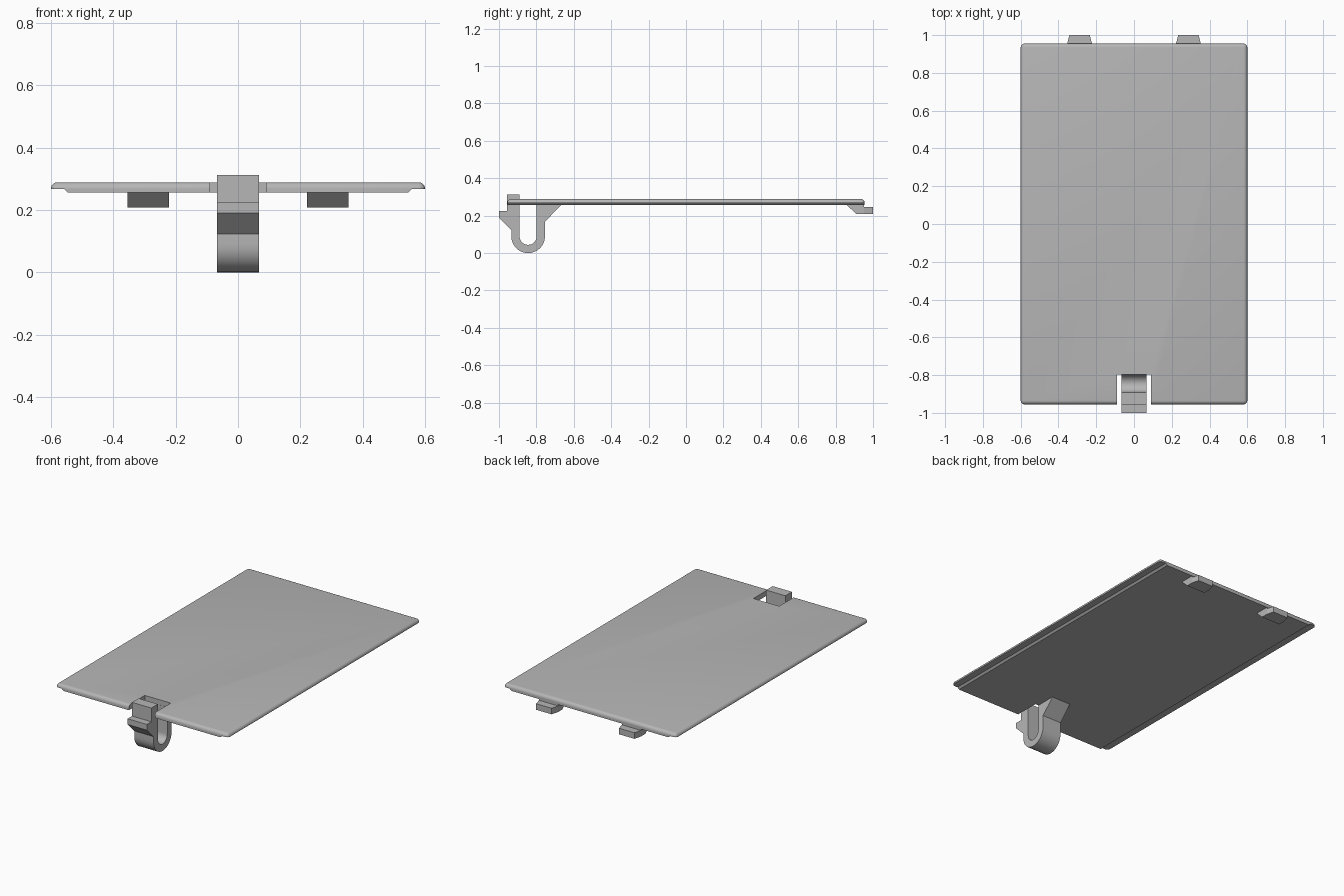
import bpy, bmesh, math
from mathutils import Vector

cube = bpy.data.objects.get("Cube")
if cube:
    bpy.data.objects.remove(cube, do_unlink=True)

grey = bpy.data.materials.new("light grey plastic")
grey.use_nodes = True
colour = (0.47, 0.47, 0.47, 1)
grey.diffuse_color = colour
shader = grey.node_tree.nodes["Principled BSDF"]
shader.inputs["Base Color"].default_value = colour
shader.inputs["Roughness"].default_value = 0.6


def extrude_profile(points, offset):
    """Closed solid from a 3D outline swept along an offset."""
    bm = bmesh.new()
    face = bm.faces.new([bm.verts.new(p) for p in points])
    swept = bmesh.ops.extrude_face_region(bm, geom=[face], use_keep_orig=True)
    moved = [v for v in swept["geom"] if isinstance(v, bmesh.types.BMVert)]
    bmesh.ops.translate(bm, verts=moved, vec=offset)
    bmesh.ops.recalc_face_normals(bm, faces=bm.faces)
    return bm


def make_object(name, bm):
    mesh = bpy.data.meshes.new(name)
    bm.to_mesh(mesh)
    bm.free()
    mesh.materials.append(grey)
    obj = bpy.data.objects.new(name, mesh)
    bpy.context.collection.objects.link(obj)
    return obj


def smooth(obj):
    bpy.ops.object.select_all(action="DESELECT")
    obj.select_set(True)
    bpy.context.view_layer.objects.active = obj
    bpy.ops.object.shade_smooth_by_angle(angle=math.radians(30))


# Cover plate: stepped underside along the long sides, rounded upper rim
END, TOP, LIP, BASE = 0.955, 0.289, 0.267, 0.256
half = [(0.545, BASE), (0.557, LIP), (0.6, LIP), (0.6, TOP)]
outline = half + [(-x, z) for x, z in reversed(half)]
bm = extrude_profile([(x, -END, z) for x, z in outline], Vector((0, 2 * END, 0)))


def on_rim(edge):
    a, b = (v.co for v in edge.verts)
    top_edge = min(a.z, b.z) > TOP - 0.001
    corner_edge = abs(a.z - b.z) > 0.02
    return top_edge or corner_edge


bmesh.ops.bevel(bm, geom=[e for e in bm.edges if on_rim(e)], offset=0.02,
                segments=5, profile=0.5, affect="EDGES", clamp_overlap=True)
plate = make_object("cover_plate", bm)

# Notch for the latch
notch = [(-0.09, -1.1, 0.1), (0.09, -1.1, 0.1), (0.09, -0.797, 0.1), (-0.09, -0.797, 0.1)]
cutter = make_object("notch_cutter", extrude_profile(notch, Vector((0, 0, 0.4))))
cutter.hide_render = True
cut = plate.modifiers.new("notch", "BOOLEAN")
cut.operation = "DIFFERENCE"
cut.solver = "EXACT"
cut.object = cutter
bpy.context.view_layer.objects.active = plate
bpy.ops.object.modifier_apply(modifier=cut.name)
bpy.data.objects.remove(cutter, do_unlink=True)
smooth(plate)


# Spring latch: U-shaped bend with a thumb step in front and a brace behind
def arc(radius, start, end, steps=16):
    angles = (math.radians(start + (end - start) * i / steps) for i in range(steps + 1))
    return [(-0.844 + radius * math.cos(a), 0.09 + radius * math.sin(a)) for a in angles]


side = [(-0.891, 0.312), (-0.956, 0.312), (-0.956, 0.226), (-1.0, 0.226),
        (-1.0, 0.19), (-0.934, 0.124)]
side += arc(0.09, 180, 360)
side += [(-0.754, 0.168), (-0.667, 0.257), (-0.798, 0.257)]
side += arc(0.046, 360, 180)
latch = make_object("spring_latch", extrude_profile(
    [(-0.067, y, z) for y, z in side], Vector((0.134, 0, 0))))
smooth(latch)

# Two rear hooks, tapering towards their tips
hook_side = [(0.86, 0.257), (0.91, 0.209), (0.953, 0.209), (1.0, 0.209),
             (1.0, 0.247), (0.953, 0.247), (0.953, 0.257)]
for name, centre in (("left_hook", 0.288), ("right_hook", -0.288)):
    bm = extrude_profile([(-0.066, y, z) for y, z in hook_side], Vector((0.132, 0, 0)))
    for v in bm.verts:
        if v.co.y > 0.99:
            v.co.x *= 0.82
        v.co.x += centre
    # Split bent sides so every face stays flat
    bmesh.ops.connect_verts_nonplanar(bm, angle_limit=0.01, faces=bm.faces)
    make_object(name, bm)
